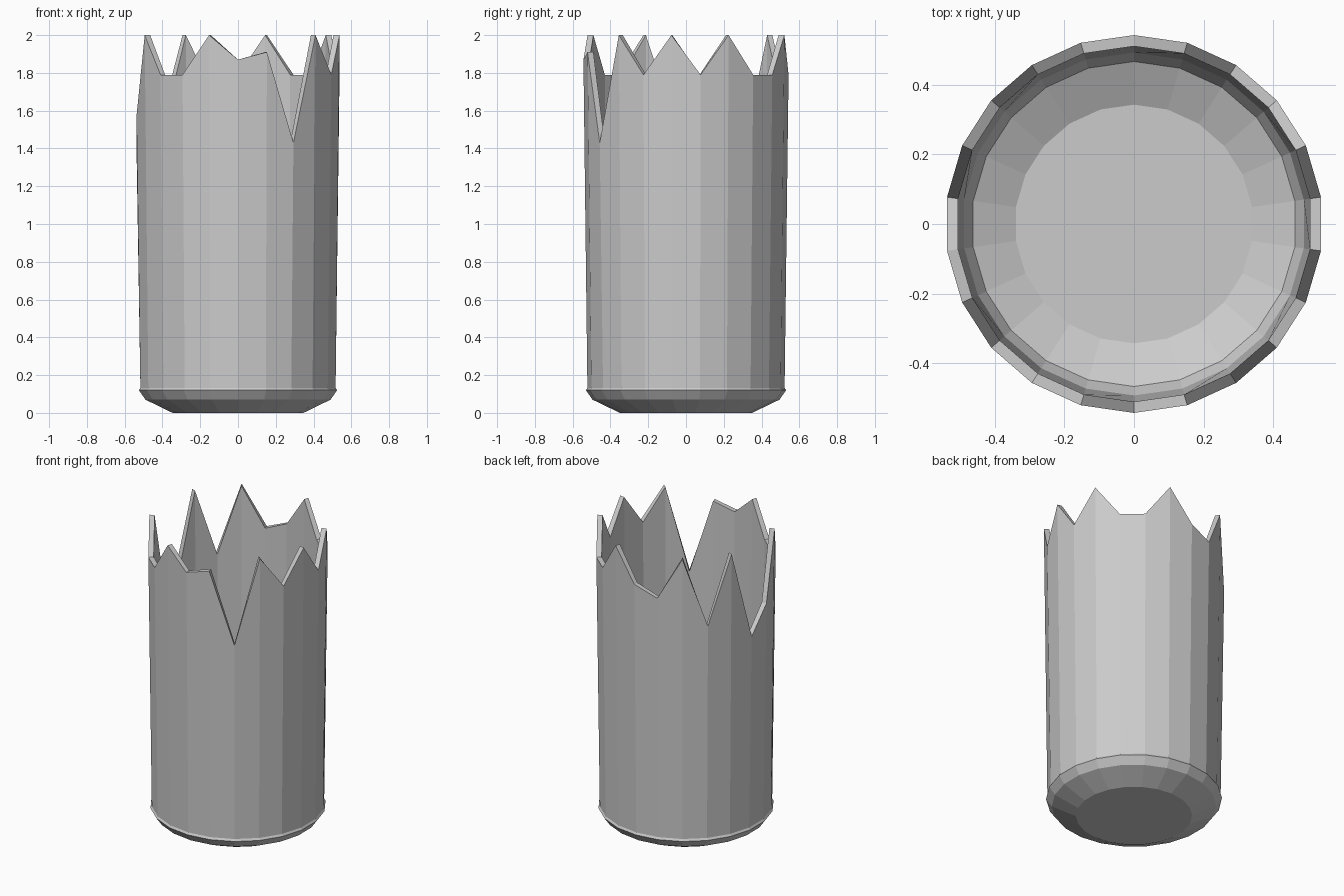
import bpy, bmesh
from math import sin, cos, pi

if "Cube" in bpy.data.objects:
    bpy.data.objects.remove(bpy.data.objects["Cube"])

SIDES = 22
# jagged rim heights, counter-clockwise from the front
RIM = [1.87, 1.91, 1.43, 2.0, 1.79, 2.0, 1.79, 2.0, 1.79, 1.79, 2.0,
       1.79, 1.73, 2.0, 1.55, 2.0, 1.41, 1.57, 2.0, 1.79, 1.79, 2.0]
# radius, height from outer base over the rim to inner floor (None = jagged rim)
PROFILE = [(0.35, 0), (0.495, 0.07), (0.53, 0.12), (0.522, 0.133), (0.543, None),
           (0.511, None), (0.493, 0.14), (0.467, 0.09), (0.343, 0.03)]


def ring(bm, radius, height):
    verts = []
    for k in range(SIDES):
        a = 2 * pi * k / SIDES
        z = RIM[k] if height is None else height
        verts.append(bm.verts.new((radius * sin(a), -radius * cos(a), z)))
    return verts


# Broken cup: jagged double-walled cylinder with a bevelled base
bm = bmesh.new()
rings = [ring(bm, r, z) for r, z in PROFILE]
for low, high in zip(rings, rings[1:]):
    for k in range(SIDES):
        n = (k + 1) % SIDES
        bm.faces.new((low[k], low[n], high[n], high[k]))
bm.faces.new(rings[0][::-1])   # underside
bm.faces.new(rings[-1])        # inner floor
bmesh.ops.recalc_face_normals(bm, faces=bm.faces)

mesh = bpy.data.meshes.new("broken_cup")
bm.to_mesh(mesh)
bm.free()
cup = bpy.data.objects.new("broken_cup", mesh)
bpy.context.collection.objects.link(cup)
